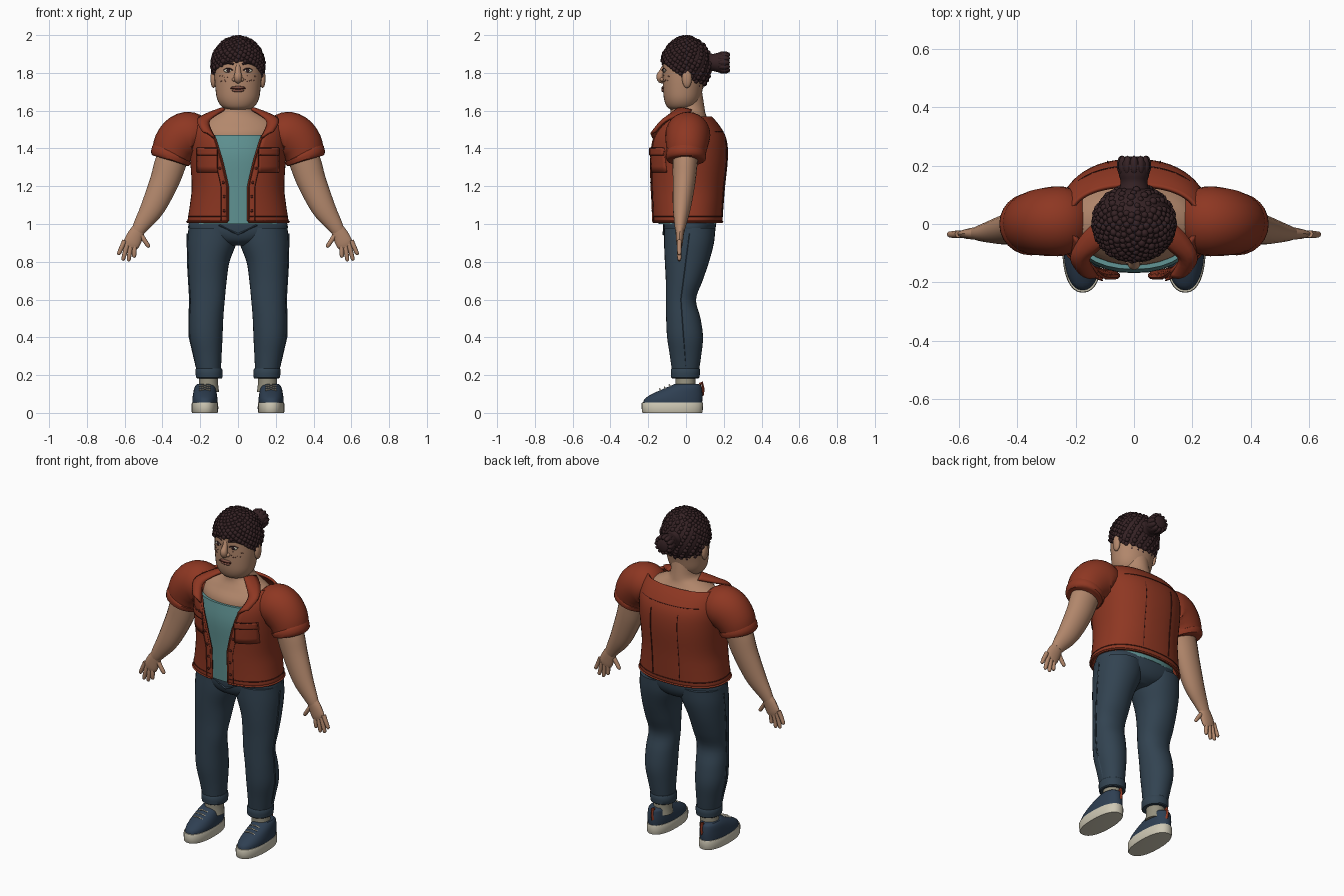
import bpy, bmesh, math, random
from mathutils import Vector, Matrix

if "Cube" in bpy.data.objects:
    bpy.data.objects.remove(bpy.data.objects["Cube"])
random.seed(4)

def material(name, c):
    m = bpy.data.materials.new(name)
    m.diffuse_color = (*c, 1)
    m.use_nodes = True
    m.node_tree.nodes["Principled BSDF"].inputs["Base Color"].default_value = m.diffuse_color
    return m

SKIN = material("skin", (.45, .245, .15))
RED = material("rust_jacket", (.27, .038, .016))
SEAM = material("dark_seam", (.075, .012, .008))
TEAL = material("teal_shirt", (.12, .30, .30))
DENIM = material("dark_denim", (.032, .056, .082))
HAIR = material("dark_hair", (.036, .016, .018))
CREAM = material("cream", (.62, .58, .46))
SOCK = material("grey_sock", (.30, .28, .21))
SHOE = material("navy_shoe", (.028, .050, .085))
LIP = material("lip", (.22, .085, .06))

def make(name, bm, mat, thick=0):
    bmesh.ops.recalc_face_normals(bm, faces=bm.faces)
    me = bpy.data.meshes.new(name)
    bm.to_mesh(me)
    bm.free()
    me.materials.append(mat)
    ob = bpy.data.objects.new(name, me)
    bpy.context.collection.objects.link(ob)
    if thick:
        md = ob.modifiers.new("thickness", 'SOLIDIFY')
        md.thickness, md.offset = thick, 0
    return ob

def skin_rings(name, rings, mat, cap=True, closed=True, thick=0):
    bm = bmesh.new()
    vs = [[bm.verts.new(p) for p in r] for r in rings]
    n = len(vs[0])
    for a, b in zip(vs, vs[1:]):
        for i in range(n if closed else n - 1):
            j = (i + 1) % n
            bm.faces.new((a[i], a[j], b[j], b[i]))
    if cap and closed:
        bm.faces.new(vs[0])
        bm.faces.new(vs[-1])
    return make(name, bm, mat, thick)

def dense(rows, k=4):
    """Smooth curve through rows of numbers."""
    out = []
    for i in range(len(rows) - 1):
        q = [rows[min(max(i + d, 0), len(rows) - 1)] for d in (-1, 0, 1, 2)]
        for j in range(k):
            t = j / k
            out.append(tuple(.5 * (2*b + (c-a)*t + (2*a-5*b+4*c-d)*t*t + (3*b-a-3*c+d)*t**3)
                             for a, b, c, d in zip(*q)))
    return out + [tuple(rows[-1])]

def at(rows, z):
    for a, b in zip(rows, rows[1:]):
        if z <= b[0]:
            t = max(0, (z - a[0]) / max(b[0] - a[0], 1e-6))
            return [u + (v - u) * t for u, v in zip(a, b)]
    return rows[-1]

def oval(row, th, p):
    """Point on a horizontal section (z, x0, x1, front, back); th=0 is the front."""
    z, x0, x1, f, b = row
    s, c = math.sin(th), math.cos(th)
    return ((x0+x1)/2 + (x1-x0)/2 * math.copysign(abs(s)**p, s),
            (f+b)/2 + (f-b)/2 * math.copysign(abs(c)**p, c), z)

def loft(name, rows, mat, p=1, n=32, s=1, cap=True, k=4):
    rings = [[(s*x, y, z) for x, y, z in (oval(r, 2*math.pi*i/n, p) for i in range(n))]
             for r in dense(rows, k)]
    return skin_rings(name, rings, mat, cap)

def tube(name, pts, mat, s=1, ref=(0, 1, 0), n=16, k=4):
    """Round limb through (x, y, z, radius, depth radius)."""
    d = dense(pts, k)
    P = [Vector(q[:3]) for q in d]
    rings = []
    for i, q in enumerate(d):
        t = (P[min(i+1, len(P)-1)] - P[max(i-1, 0)]).normalized()
        a = Vector(ref).cross(t).normalized()
        b = t.cross(a)
        ring = [P[i] + a*q[3]*math.cos(2*math.pi*j/n) + b*q[4]*math.sin(2*math.pi*j/n) for j in range(n)]
        rings.append([(s*v.x, v.y, v.z) for v in ring])
    return skin_rings(name, rings, mat)

def blob(name, loc, rad, mat, bm=None, seg=16):
    own = bm is None
    bm = bmesh.new() if own else bm
    M = Matrix.Translation(loc) @ Matrix.Diagonal((*rad, 1))
    bmesh.ops.create_uvsphere(bm, u_segments=seg, v_segments=max(5, seg*5//8), radius=1, matrix=M)
    if own:
        make(name, bm, mat)

def line(name, pts, mat, r=.003, cyclic=False):
    cu = bpy.data.curves.new(name, 'CURVE')
    cu.dimensions, cu.bevel_depth, cu.bevel_resolution = '3D', r, 0
    sp = cu.splines.new('POLY')
    sp.points.add(len(pts) - 1)
    for q, p in zip(sp.points, pts):
        q.co = (*p, 1)
    sp.use_cyclic_u = cyclic
    me_ob = bpy.data.objects.new(name, cu)
    bpy.context.collection.objects.link(me_ob)
    me_ob.select_set(True)
    cu.materials.append(mat)
    bpy.context.view_layer.objects.active = me_ob
    bpy.ops.object.convert(target='MESH')
    me_ob.select_set(False)

def surf(rows, x, z, p, off=0, back=False):
    """Point on a lofted surface at x, z."""
    _, x0, x1, f, b = at(rows, z)
    h = max(0, 1 - (abs(x) / ((x1-x0)/2)) ** (2/p)) ** (p/2)
    g = -1 if back else 1
    return (x, (f+b)/2 + g*(f-b)/2*h - g*off, z)

# torso and neck, undershirt
loft("upper_body", [(1.38, -.21, .21, -.14, .16), (1.48, -.225, .225, -.14, .16), (1.54, -.2, .2, -.105, .125),
     (1.58, -.13, .13, -.085, .105), (1.615, -.08, .08, -.08, .098), (1.70, -.075, .075, -.07, .085)], SKIN)
loft("undershirt", [(1.0, -.235, .235, -.145, .16), (1.2, -.215, .215, -.158, .18),
     (1.36, -.225, .225, -.168, .19), (1.47, -.22, .22, -.155, .17)], TEAL, .9)

# open jacket shell
JP = .88
J = dense([(1.01, -.262, .262, -.17, .185), (1.1, -.248, .248, -.174, .192), (1.2, -.238, .238, -.18, .2),
           (1.35, -.247, .247, -.188, .215), (1.45, -.253, .253, -.182, .207), (1.52, -.245, .245, -.15, .17),
           (1.565, -.22, .22, -.105, .13)])
W = [(1.01, .055), (1.2, .055), (1.33, .085), (1.46, .125), (1.52, .165), (1.565, .19)]
rings = []
for r in J:
    t0 = math.asin((at(W, r[0])[1] / r[2]) ** (1/JP))
    rings.append([oval(r, t0 + (2*math.pi - 2*t0)*i/48, JP) for i in range(49)])
skin_rings("jacket", rings, RED, closed=False, thick=.014)
for z, nm in ((1.012, "hem_edge"), (1.04, "hem_seam")):
    r = at(J, z)
    t0 = math.asin((at(W, z)[1] / r[2]) ** (1/JP))
    pts = [Vector(oval(r, t0 + (2*math.pi - 2*t0)*i/48, JP)) for i in range(49)]
    line(nm, [(p.x*1.028, p.y*1.035, p.z) for p in pts], RED if z < 1.03 else SEAM, .006 if z < 1.03 else .0025)
line("yoke_seam", [surf(J, -.19 + .38*i/20, 1.49, JP, .008, True) for i in range(21)], SEAM)

for s in (1, -1):
    # plackets, back pleats, buttons
    zs = [1.015 + .03*i for i in range(16)]
    line("placket_edge", [surf(J, s*at(W, z)[1], z, JP, .004) for z in zs], RED, .007)
    line("placket_seam", [surf(J, s*(at(W, z)[1] + .035), z, JP, .008) for z in zs[:14]], SEAM, .002)
    line("back_pleat", [surf(J, s*.09, 1.05 + .04*i, JP, .008, True) for i in range(11)], SEAM)
    for i in range(5):
        z = 1.07 + .075*i
        blob("button", surf(J, s*(at(W, z)[1] + .018), z, JP, .01), (.008, .005, .008), SEAM, seg=8)
    # chest pocket with flap
    def patch(name, z0, z1, off):
        g = [[surf(J, s*(.108 + .108*i/8), z0 + (z1-z0)*j/4, JP, off) for i in range(9)] for j in range(5)]
        skin_rings(name, g, RED, closed=False, thick=.008)
        edge = g[0] + [q[-1] for q in g[1:]] + g[-1][-2::-1] + [q[0] for q in g[-2:0:-1]]
        line(name + "_seam", [(x, y - .003, z) for x, y, z in edge], SEAM, .0025, True)
    patch("pocket", 1.275, 1.40, .010)
    patch("pocket_flap", 1.365, 1.402, .016)
    # folded collar
    A = dense([(.07, -.045, 1.607), (.12, -.085, 1.575), (.155, -.12, 1.53), (.125, -.178, 1.455)])
    B = dense([(.10, .03, 1.60), (.17, -.03, 1.578), (.215, -.11, 1.545), (.185, -.165, 1.485)])
    skin_rings("collar", [[(s*(a[0]+(b[0]-a[0])*t), a[1]+(b[1]-a[1])*t - .012*math.sin(math.pi*t),
                a[2]+(b[2]-a[2])*t + .008*math.sin(math.pi*t)) for t in (0, .25, .5, .75, 1)]
                for a, b in zip(A, B)], RED, closed=False, thick=.014)
    # puffed sleeve and cuff
    tube("sleeve", [(.19, .01, 1.455, .085, .10), (.24, .01, 1.472, .118, .118), (.29, .008, 1.46, .125, .118),
         (.335, .004, 1.41, .117, .110), (.358, 0, 1.345, .098, .098)], RED, s, n=24)
    tube("sleeve_cuff", [(.346, 0, 1.378, .105, .10), (.35, 0, 1.37, .112, .107), (.36, 0, 1.343, .107, .104),
         (.362, 0, 1.337, .095, .09)], RED, s, n=24, k=2)
    # arm, palm, fingers
    tube("arm", [(.32, 0, 1.42, .08, .07), (.358, -.005, 1.32, .083, .066), (.39, -.01, 1.225, .077, .06),
         (.45, -.022, 1.09, .064, .048), (.508, -.03, 1.0, .044, .032), (.532, -.032, .962, .034, .024)], SKIN, s, n=20)
    tube("palm", [(.522, -.032, .98, .034, .024), (.543, -.033, .94, .042, .021), (.562, -.034, .90, .044, .017),
         (.572, -.034, .88, .036, .012)], SKIN, s)
    for bx, bz, tx, tz in ((.600, .912, .634, .836), (.586, .895, .610, .806), (.568, .885, .580, .802),
                           (.548, .882, .550, .822), (.516, .945, .470, .876)):
        tube("finger", [(bx, -.034, bz, .013, .013), ((bx+tx)/2, -.036, (bz+tz)/2, .012, .012),
             (tx*.9+bx*.1, -.035, tz*.9+bz*.1, .010, .010), (tx, -.034, tz, .003, .003)], SKIN, s, n=10)
    # trouser leg and turned-up hem
    loft("trouser_leg", [(.19, .092, .213, -.07, .063), (.3, .087, .235, -.085, .08), (.4, .082, .255, -.1, .09),
         (.5, .078, .257, -.105, .077), (.6, .07, .253, -.106, .053), (.7, .06, .26, -.107, .088),
         (.8, .045, .265, -.112, .122), (.9, .008, .268, -.116, .148), (.98, .0, .262, -.115, .155)], DENIM, .95, s=s)
    loft("trouser_hem", [(.183, .09, .212, -.066, .06), (.187, .083, .222, -.078, .071), (.23, .083, .225, -.08, .074),
         (.236, .09, .218, -.072, .066)], DENIM, .95, s=s, k=2)
    line("side_seam", [(s*(at([(.25, .222), (.4, .257), (.5, .259), (.6, .255), (.8, .267), (.95, .268)], z)[1]),
         at([(.25, 0), (.6, -.025), (.95, .02)], z)[1], z) for z in [.25 + .05*i for i in range(15)]], DENIM, .004)
    # sock and shoe
    loft("sock", [(.11, .10, .215, -.06, .055), (.15, .105, .208, -.055, .05), (.2, .105, .205, -.055, .05)], SOCK, s=s)
    loft("shoe_sole", [(0, .11, .24, -.225, .083), (.006, .105, .245, -.233, .088), (.05, .105, .245, -.235, .09),
         (.056, .11, .24, -.23, .086)], CREAM, .86, s=s, k=2)
    loft("shoe_upper", [(.05, .11, .241, -.228, .085), (.075, .109, .241, -.218, .087), (.1, .112, .238, -.18, .087),
         (.125, .117, .233, -.125, .084), (.142, .122, .226, -.085, .08), (.152, .13, .218, -.062, .068)], SHOE, .9, s=s)
    for y, z in ((-.135, .127), (-.11, .138), (-.085, .149)):
        line("lace", [(s*.145, y, z - .007), (s*.175, y - .004, z), (s*.205, y, z - .007)], CREAM, .004)
    line("heel_tab", [(s*.165, .084, .09), (s*.165, .09, .125), (s*.165, .085, .158), (s*.165, .072, .15)], RED, .009)

# hips
loft("hips", [(.885, -.06, .06, -.06, .09), (.91, -.16, .16, -.1, .13), (.95, -.25, .25, -.118, .152),
     (1.0, -.262, .262, -.122, .158), (1.03, -.235, .235, -.12, .15)], DENIM, .92)
line("fly_seam", [(x, -.119 + abs(x)*.06, .945 + abs(x)*.5) for x in (-.1, -.05, 0, .05, .1)], DENIM, .006)

# head
HP = .95
H = [(1.603, -.045, .045, -.075, .01), (1.62, -.085, .085, -.1, .05), (1.66, -.11, .11, -.116, .075),
     (1.72, -.12, .12, -.122, .09), (1.8, -.126, .126, -.124, .11), (1.88, -.123, .123, -.12, .115),
     (1.94, -.095, .095, -.09, .09), (1.97, -.04, .04, -.04, .04)]
loft("head", H, SKIN, HP)
H = dense(H)
tube("nose", [(0, -.112, 1.845, .012, .010), (0, -.126, 1.81, .015, .014), (0, -.137, 1.782, .021, .020),
     (0, -.132, 1.76, .018, .016), (0, -.118, 1.75, .008, .006)], SKIN)
blob("upper_lip", (0, -.121, 1.722, ), (.038, .009, .008), LIP)
blob("lower_lip", (0, -.120, 1.707), (.032, .010, .009), LIP)
line("mouth_line", [surf(H, x, 1.715 + abs(x)*.06, HP, .007) for x in (-.04, -.02, 0, .02, .04)], SEAM, .0025)
for s in (1, -1):
    blob("nostril_wing", (s*.02, -.124, 1.765), (.012, .014, .011), SKIN)
    blob("ear", (s*.13, .005, 1.77), (.016, .026, .05), SKIN)
    blob("eye_white", surf(H, s*.052, 1.812, HP, -.002), (.022, .008, .011), CREAM)
    blob("pupil", surf(H, s*.051, 1.812, HP, .005), (.009, .004, .010), HAIR)
    line("eyelid", [surf(H, s*(.052 + .012*i), 1.824 - .0025*i*i, HP, .004) for i in (-2, -1, 0, 1, 2)], HAIR, .003)
    line("eyebrow", [surf(H, s*(.022 + .016*i), 1.842 + (.004, .009, .011, .008, 0)[i], HP, .002) for i in range(5)], HAIR, .006)
    for i in range(9):
        x, z = s*random.uniform(.035, .1), random.uniform(1.75, 1.79)
        blob("freckle", surf(H, x, z, HP, .001), (.003, .002, .003), LIP, seg=6)

# hair cap, trimmed along a sloping hairline, with curls
def hairline(y):
    return 1.845 - (y + .1)*.7
bm = bmesh.new()
C, R = Vector((0, .002, 1.84)), Vector((.134, .127, .147))
blob("", C, R, HAIR, bm, 40)
bmesh.ops.bisect_plane(bm, geom=bm.verts[:] + bm.edges[:] + bm.faces[:], plane_co=(0, -.1, 1.845),
                       plane_no=(0, -.7, -1), clear_outer=True)
make("hair_cap", bm, HAIR, .008)
bm = bmesh.new()
for i in range(520):
    h = 1 - 2*(i + .5)/520
    q, a = math.sqrt(1 - h*h), i*2.39996
    p = C + Vector((R.x*q*math.cos(a), R.y*q*math.sin(a), R.z*h))
    if p.z < hairline(p.y) or (p.y > .05 and i % 2):
        continue
    r = random.uniform(.011, .0155)
    blob("", p, (r, r, r), HAIR, bm, 8)
make("hair_curls", bm, HAIR)

# bun
tube("hair_bun", [(0, .09, 1.855, .06, .06), (0, .14, 1.855, .046, .046), (0, .17, 1.855, .052, .052),
     (0, .21, 1.855, .053, .053), (0, .23, 1.855, .03, .03)], HAIR, ref=(0, 0, 1), n=24)
bm = bmesh.new()
for i in range(12):
    a = i*math.pi/6
    blob("", (.044*math.cos(a), .2, 1.855 + .044*math.sin(a)), (.015, .034, .015), HAIR, bm, 10)
make("bun_curls", bm, HAIR)

bpy.ops.object.select_all(action='SELECT')
bpy.context.view_layer.objects.active = bpy.context.selected_objects[0]
bpy.ops.object.shade_smooth_by_angle(angle=math.radians(40))
